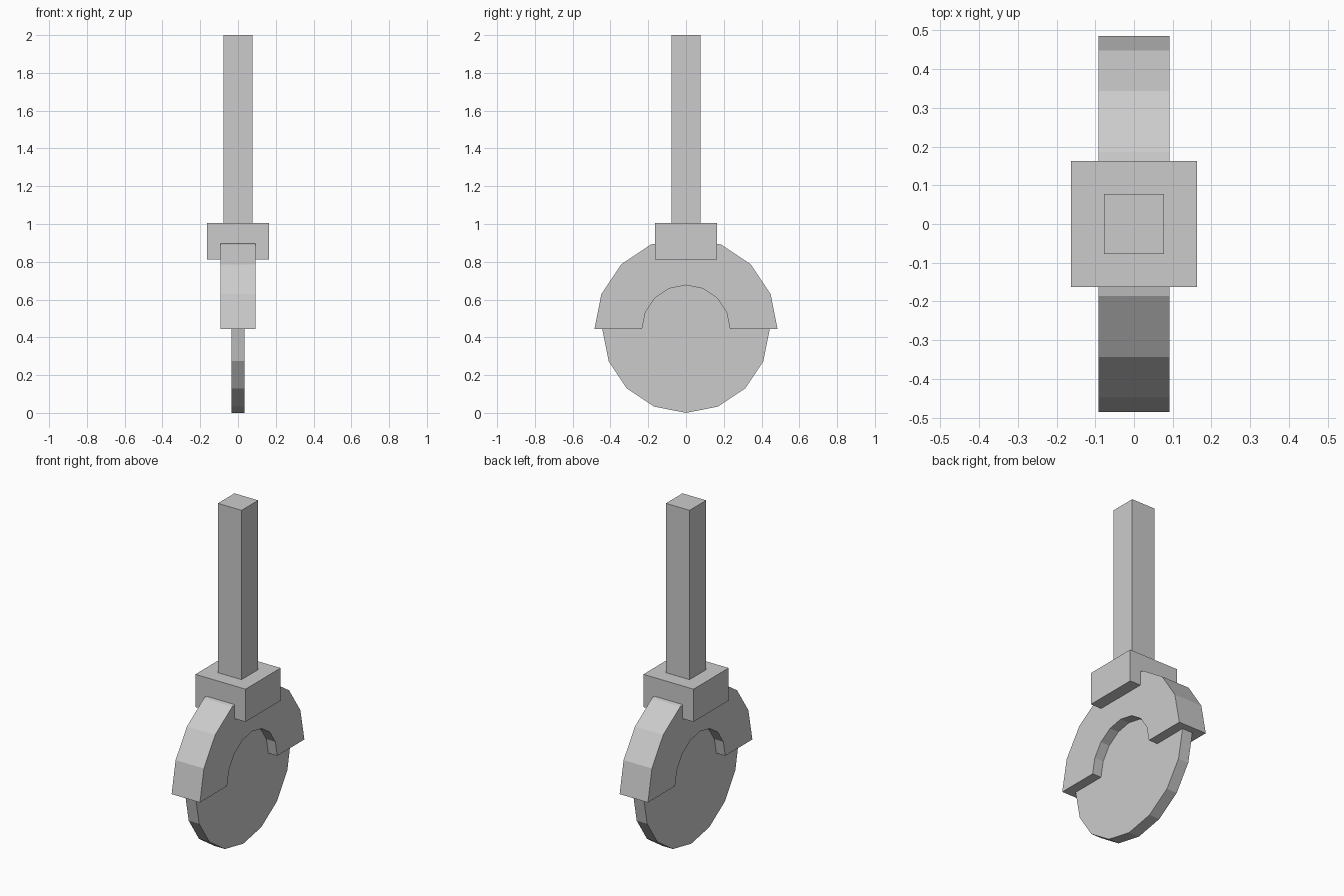
import bpy, bmesh, math

if "Cube" in bpy.data.objects:
    bpy.data.objects.remove(bpy.data.objects["Cube"])

AXLE_Z = 0.443


def finish(name, bm):
    bmesh.ops.recalc_face_normals(bm, faces=bm.faces)
    mesh = bpy.data.meshes.new(name)
    bm.to_mesh(mesh)
    bm.free()
    obj = bpy.data.objects.new(name, mesh)
    bpy.context.collection.objects.link(obj)
    return obj


def box(name, half, z0, z1):
    bm = bmesh.new()
    bmesh.ops.create_cube(bm, size=1)
    bmesh.ops.scale(bm, verts=bm.verts, vec=(2 * half, 2 * half, z1 - z0))
    bmesh.ops.translate(bm, verts=bm.verts, vec=(0, 0, (z0 + z1) / 2))
    return finish(name, bm)


def arc(radius, steps):
    # points on a 16-sided circle around the axle
    return [(radius * math.cos(i * math.pi / 8), AXLE_Z + radius * math.sin(i * math.pi / 8))
            for i in range(steps)]


def extruded(name, points, half):
    # (y, z) outline made into a slab across x
    bm = bmesh.new()
    face = bm.faces.new([bm.verts.new((-half, y, z)) for y, z in points])
    out = bmesh.ops.extrude_face_region(bm, geom=[face], use_keep_orig=True)
    moved = [v for v in out["geom"] if isinstance(v, bmesh.types.BMVert)]
    bmesh.ops.translate(bm, verts=moved, vec=(2 * half, 0, 0))
    return finish(name, bm)


# Thin wheel disc
extruded("wheel", arc(0.443, 16), 0.034)

# Half-ring fender around the upper wheel
extruded("fender", arc(0.485, 9) + arc(0.233, 9)[::-1], 0.092)

# Mounting block and square post
box("mount_block", 0.163, 0.813, 1.005)
box("post", 0.077, 1.005, 2.0)
